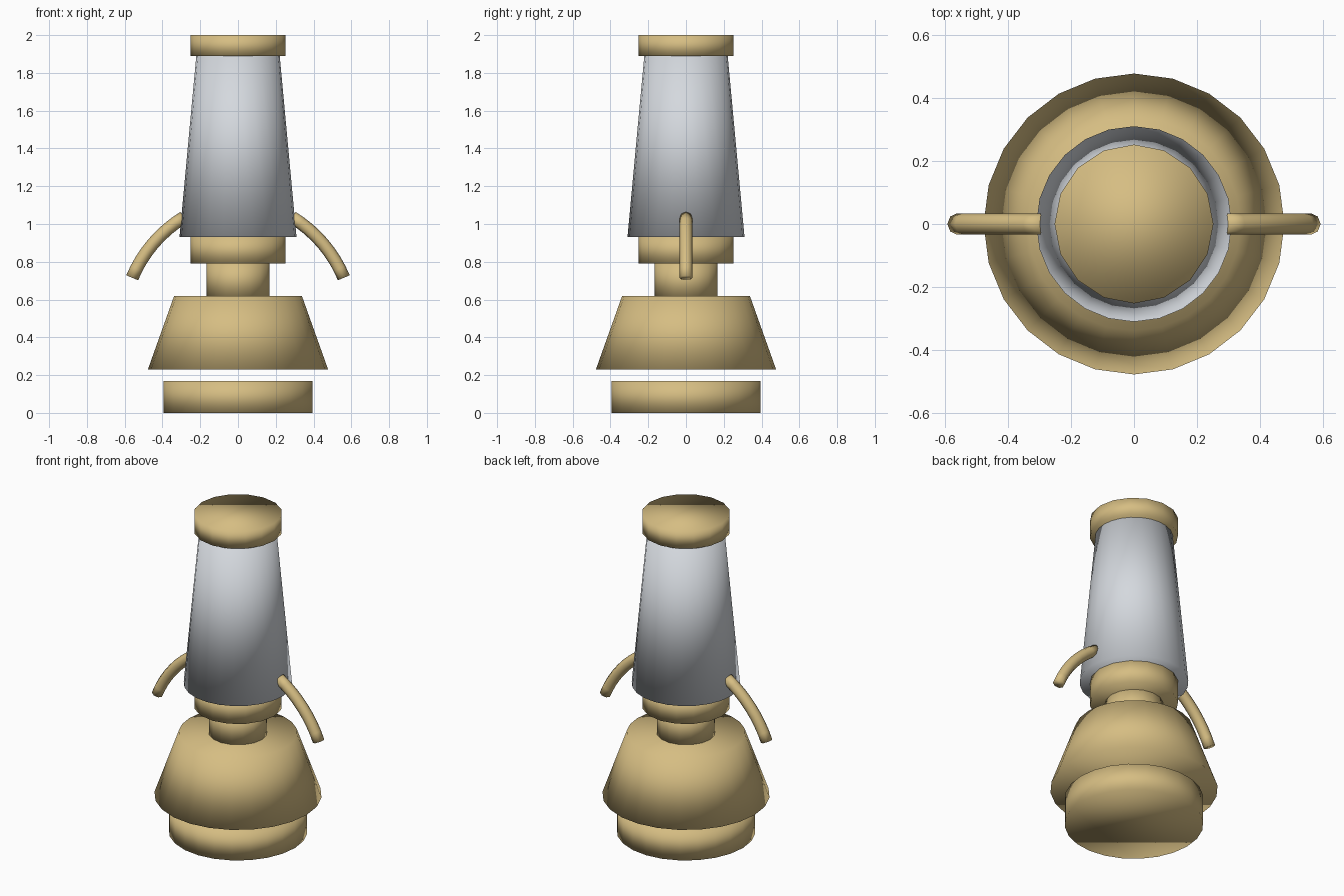
import bpy, math
from mathutils import Vector

if "Cube" in bpy.data.objects:
    bpy.data.objects.remove(bpy.data.objects["Cube"])


def material(name, rgb):
    m = bpy.data.materials.new(name)
    m.diffuse_color = (*rgb, 1)
    m.use_nodes = True
    m.node_tree.nodes["Principled BSDF"].inputs["Base Color"].default_value = m.diffuse_color
    return m


BRASS = material("brass", (0.67, 0.51, 0.225))
GLASS = material("pale grey glass", (0.66, 0.69, 0.73))


def frustum(name, z0, z1, r0, r1, sides, mat):
    bpy.ops.mesh.primitive_cone_add(vertices=sides, radius1=r0, radius2=r1, depth=z1 - z0,
                                    location=(0, 0, (z0 + z1) / 2))
    ob = bpy.context.object
    ob.name = name
    ob.data.materials.append(mat)
    bpy.ops.object.shade_smooth()
    return ob


# stacked body
frustum("base_disc", 0.0, 0.17, 0.395, 0.395, 24, BRASS)
frustum("fuel_tank", 0.23, 0.62, 0.477, 0.338, 24, BRASS)
frustum("neck", 0.61, 0.80, 0.167, 0.167, 16, BRASS)
frustum("burner_collar", 0.79, 0.935, 0.252, 0.252, 16, BRASS)
frustum("glass_chimney", 0.93, 1.90, 0.31, 0.22, 24, GLASS)
frustum("top_cap", 1.89, 2.0, 0.252, 0.252, 16, BRASS)


# curved side arms: a round tube swept along an arc in the xz plane
def arm(name, side):
    cx, cz, R, r, steps, ring = -0.068, 0.455, 0.68, 0.034, 8, 8
    a0, a1 = math.radians(58.5), math.radians(22.5)
    verts, faces = [], []
    for i in range(steps + 1):
        a = a0 + (a1 - a0) * i / steps
        out = Vector((math.cos(a), 0, math.sin(a)))
        for j in range(ring):
            t = 2 * math.pi * j / ring
            p = Vector((cx, 0, cz)) + out * (R + r * math.cos(t))
            verts.append((side * p.x, r * math.sin(t), p.z))
    for i in range(steps):
        for j in range(ring):
            k = (j + 1) % ring
            faces.append((i * ring + j, i * ring + k, (i + 1) * ring + k, (i + 1) * ring + j))
    faces.append(tuple(reversed(range(ring))))
    faces.append(tuple(range(steps * ring, (steps + 1) * ring)))
    if side > 0:
        faces = [f[::-1] for f in faces]
    me = bpy.data.meshes.new(name)
    me.from_pydata(verts, [], faces)
    me.materials.append(BRASS)
    me.shade_smooth()
    ob = bpy.data.objects.new(name, me)
    bpy.context.collection.objects.link(ob)


arm("right_arm", 1)
arm("left_arm", -1)
